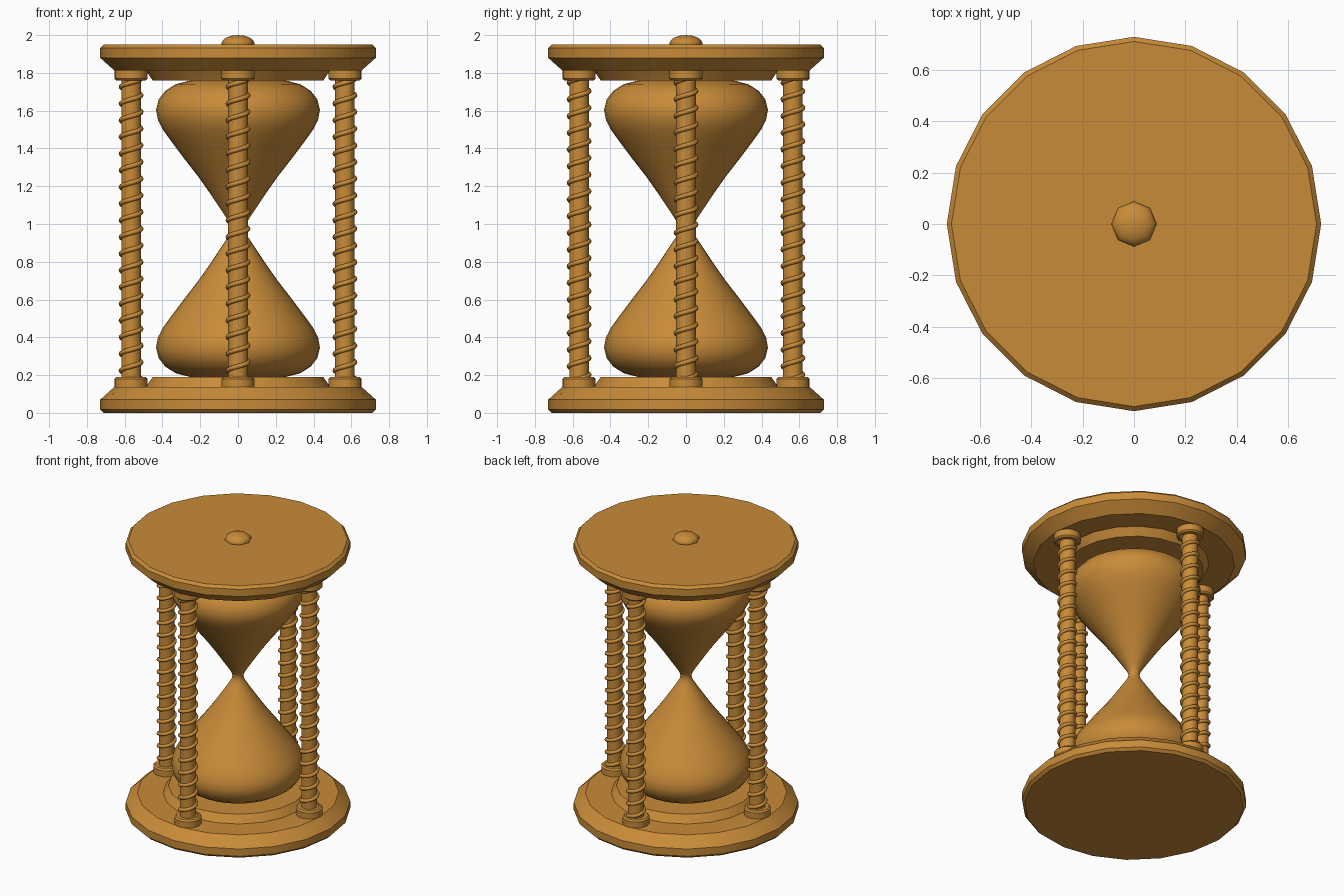
import bpy, bmesh
from math import sin, cos, pi, radians

if "Cube" in bpy.data.objects:
    bpy.data.objects.remove(bpy.data.objects["Cube"])

wood = bpy.data.materials.new("warm_wood")
wood.diffuse_color = (0.58, 0.26, 0.04, 1)
wood.use_nodes = True
wood.node_tree.nodes["Principled BSDF"].inputs["Base Color"].default_value = wood.diffuse_color
MID = 0.975  # mirror height of the frame and bulbs


def finish(bm, name, angle=30):
    bmesh.ops.recalc_face_normals(bm, faces=bm.faces)
    me = bpy.data.meshes.new(name)
    bm.to_mesh(me)
    bm.free()
    me.materials.append(wood)
    me.shade_smooth()
    me.set_sharp_from_angle(angle=radians(angle))
    ob = bpy.data.objects.new(name, me)
    bpy.context.collection.objects.link(ob)
    return ob


def lathe(name, profile, sides, angle=30):
    """Solid of revolution from (radius, z) points, capped at both ends."""
    bm = bmesh.new()
    rings = [[bm.verts.new((r * cos(2 * pi * i / sides), r * sin(2 * pi * i / sides), z))
              for i in range(sides)] for r, z in profile]
    for a, b in zip(rings, rings[1:]):
        for i in range(sides):
            j = (i + 1) % sides
            bm.faces.new((a[i], a[j], b[j], b[i]))
    bm.faces.new(rings[0][::-1])
    bm.faces.new(rings[-1])
    return finish(bm, name, angle)


def flip(profile):
    return [(r, 2 * MID - z) for r, z in reversed(profile)]


def helix(name, radius, tube, z0, z1, turns, steps=16, sides=8):
    """Raised thread winding round a post."""
    bm = bmesh.new()
    rings = []
    for k in range(turns * steps + 1):
        t = 2 * pi * k / steps
        z = z0 + (z1 - z0) * k / (turns * steps)
        ring = []
        for s in range(sides):
            a = 2 * pi * s / sides
            r = radius + tube * cos(a)
            ring.append(bm.verts.new((r * cos(t), r * sin(t), z + tube * sin(a))))
        rings.append(ring)
    for a, b in zip(rings, rings[1:]):
        for i in range(sides):
            j = (i + 1) % sides
            bm.faces.new((a[i], a[j], b[j], b[i]))
    bm.faces.new(rings[0])
    bm.faces.new(rings[-1][::-1])
    return finish(bm, name, 60)


# Base and top plates with chamfered rim and stepped seat
plate = [(0.712, 0), (0.73, 0.018), (0.73, 0.07), (0.655, 0.137),
         (0.488, 0.137), (0.452, 0.19)]
lathe("base_plate", plate, 20)
lathe("top_plate", flip(plate), 20)

# Double glass bulb
half = [(0.2, 0.183), (0.26, 0.192), (0.33, 0.21), (0.385, 0.245), (0.42, 0.29),
        (0.434, 0.345), (0.424, 0.40), (0.395, 0.455), (0.355, 0.51), (0.28, 0.61),
        (0.21, 0.70), (0.15, 0.785), (0.10, 0.86), (0.06, 0.92), (0.042, 0.95)]
lathe("glass_bulb", half + [(0.036, MID)] + flip(half), 32, 60)

# Knob on the top plate
bpy.ops.mesh.primitive_uv_sphere_add(segments=8, ring_count=8, radius=1,
                                     location=(0, 0, 1.955))
knob = bpy.context.object
knob.name = "top_knob"
knob.scale = (0.088, 0.088, 0.045)
knob.data.materials.append(wood)
knob.data.shade_smooth()

# Four twisted posts with a collar at each end
collar = [(0.088, 0.13), (0.088, 0.18), (0.078, 0.19)]
for i, side in enumerate(("right", "back", "left", "front")):
    pos = (0.566 * cos(i * pi / 2), 0.566 * sin(i * pi / 2), 0)
    parts = [lathe(side + "_post", [(0.052, 0.15), (0.052, 1.80)], 16),
             helix(side + "_post_thread", 0.053, 0.013, 0.18, 1.77, 18),
             lathe(side + "_lower_collar", collar, 16),
             lathe(side + "_upper_collar", flip(collar), 16)]
    for ob in parts:
        ob.location = pos
